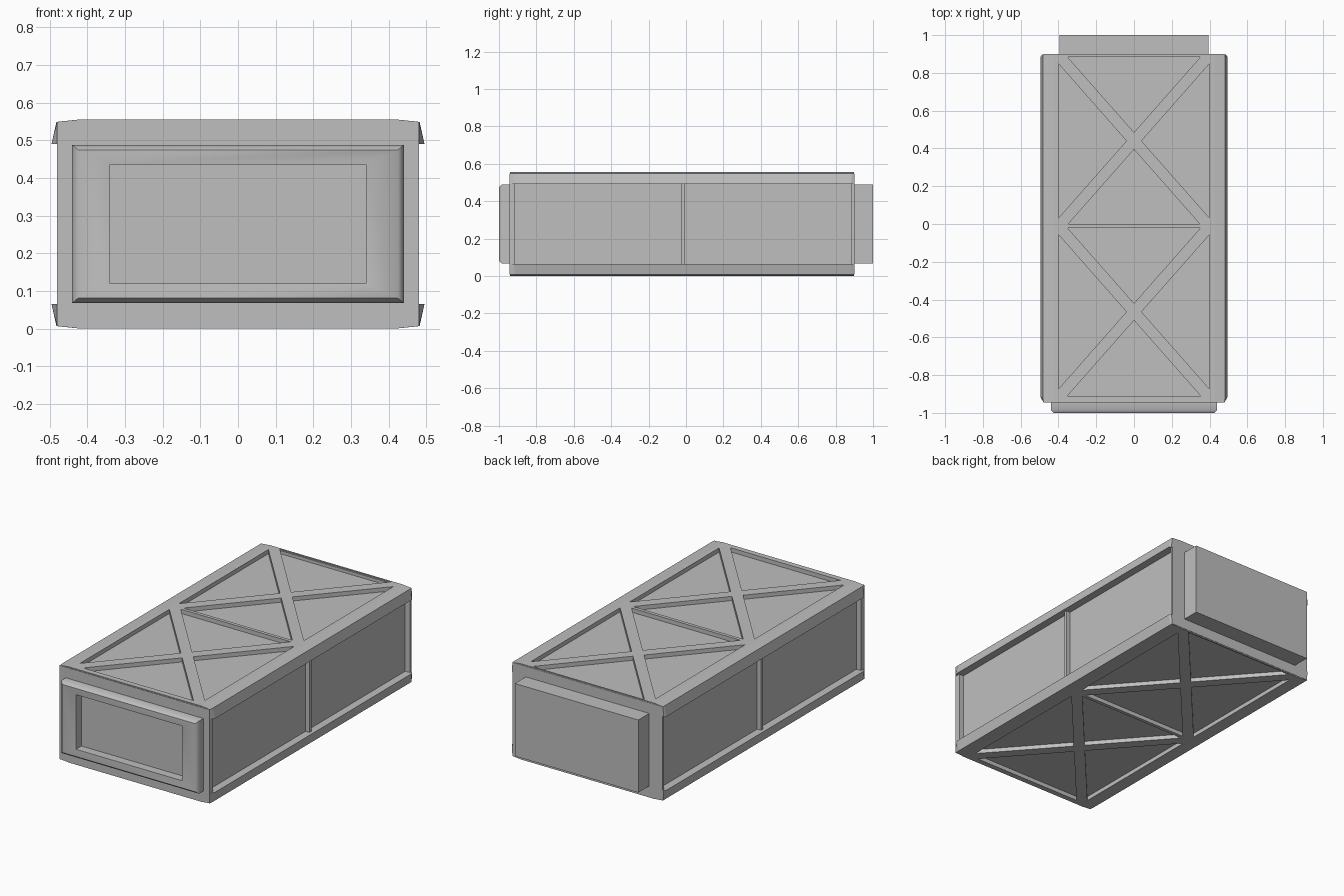
import bpy
import bmesh

cube = bpy.data.objects.get("Cube")
if cube:
    bpy.data.objects.remove(cube, do_unlink=True)

grey = bpy.data.materials.new("plain grey")
grey.use_nodes = True
grey.diffuse_color = (0.52, 0.52, 0.52, 1)
bsdf = next(n for n in grey.node_tree.nodes if n.type == 'BSDF_PRINCIPLED')
bsdf.inputs["Base Color"].default_value = grey.diffuse_color

MID = 0.278      # middle height of the case
TOP = 0.277      # half height to the outer brace faces
PANEL = 0.253    # half height to the recessed panels


def finish(name, bm):
    bmesh.ops.recalc_face_normals(bm, faces=bm.faces)
    mesh = bpy.data.meshes.new(name)
    bm.to_mesh(mesh)
    bm.free()
    mesh.materials.append(grey)
    obj = bpy.data.objects.new(name, mesh)
    bpy.context.collection.objects.link(obj)
    return obj


def loft(name, loops, caps=True, closed=False):
    """Join equal loops of points into a skin."""
    bm = bmesh.new()
    rings = [[bm.verts.new(p) for p in loop] for loop in loops]
    pairs = list(zip(rings, rings[1:]))
    if closed:
        pairs.append((rings[-1], rings[0]))
    for a, b in pairs:
        for i in range(len(a)):
            j = (i + 1) % len(a)
            bm.faces.new((a[i], a[j], b[j], b[i]))
    if caps and not closed:
        bm.faces.new(rings[0])
        bm.faces.new(rings[-1])
    return finish(name, bm)


def rect(hx, hz, y):
    return [(x * hx, y, MID + z * hz)
            for x, z in ((-1, -1), (1, -1), (1, 1), (-1, 1))]


def block(name, hx, hz, y0, y1):
    return loft(name, [rect(hx, hz, y0), rect(hx, hz, y1)])


# Main case, end frames and rear block
block("case_body", 0.45, PANEL, -0.94, 0.895)
block("front_plate", 0.48, 0.271, -0.945, -0.915)
block("rear_plate", 0.48, 0.271, 0.885, 0.90)
block("rear_block", 0.395, 0.21, 0.89, 1.0)
block("middle_posts", 0.475, 0.25, -0.025, -0.008)

# Raised front border around a recessed panel
border = loft("front_border", [
    rect(0.44, 0.21, -0.94), rect(0.44, 0.21, -0.985),
    rect(0.425, 0.197, -1.0), rect(0.34, 0.158, -0.995),
    rect(0.34, 0.158, -0.94)], closed=True)
bpy.context.view_layer.objects.active = border
border.select_set(True)
bpy.ops.object.shade_smooth_by_angle(angle=0.85)

# Four flared corner rails, slightly drawn in at their ends
profile = [(0.40, 0.25), (0.40, TOP), (0.425, TOP), (0.482, 0.271),
           (0.495, 0.213), (0.44, 0.213)]
for side, word in ((1, "left"), (-1, "right")):
    for up, level in ((1, "upper"), (-1, "lower")):
        loops = []
        for y, limit in ((-0.942, 0.48), (-0.917, 0.495),
                         (0.885, 0.495), (0.898, 0.485)):
            loops.append([(side * min(x, limit), y, MID + up * h)
                          for x, h in profile])
        loft(f"{level}_{word}_rail", loops)


def plate(name, outline, up):
    """Extrude a plan outline from the recessed panel to the brace face."""
    loft(name, [[(x, y, MID + up * h) for x, y in outline]
                for h in (PANEL - 0.005, TOP)])


# Crossed braces and cross beam on top and underside
HX, HY, WX, WY = 0.402, 0.456, 0.04, 0.045
hexagon = [(HX, HY), (HX - WX, HY), (-HX, WY - HY),
           (-HX, -HY), (WX - HX, -HY), (HX, HY - WY)]
for up, level in ((1, "top"), (-1, "bottom")):
    for centre, bay in ((0.44, "rear"), (-0.465, "front")):
        for flip in (1, -1):
            outline = [(flip * x, centre + y) for x, y in hexagon]
            word = "rising" if flip > 0 else "falling"
            plate(f"{level}_{bay}_{word}_brace", outline, up)
    for y0, y1, word in ((-0.02, 0.0, "middle"), (-0.942, -0.91, "front"),
                         (0.89, 0.898, "rear")):
        plate(f"{level}_{word}_beam",
              [(-HX, y0), (HX, y0), (HX, y1), (-HX, y1)], up)
